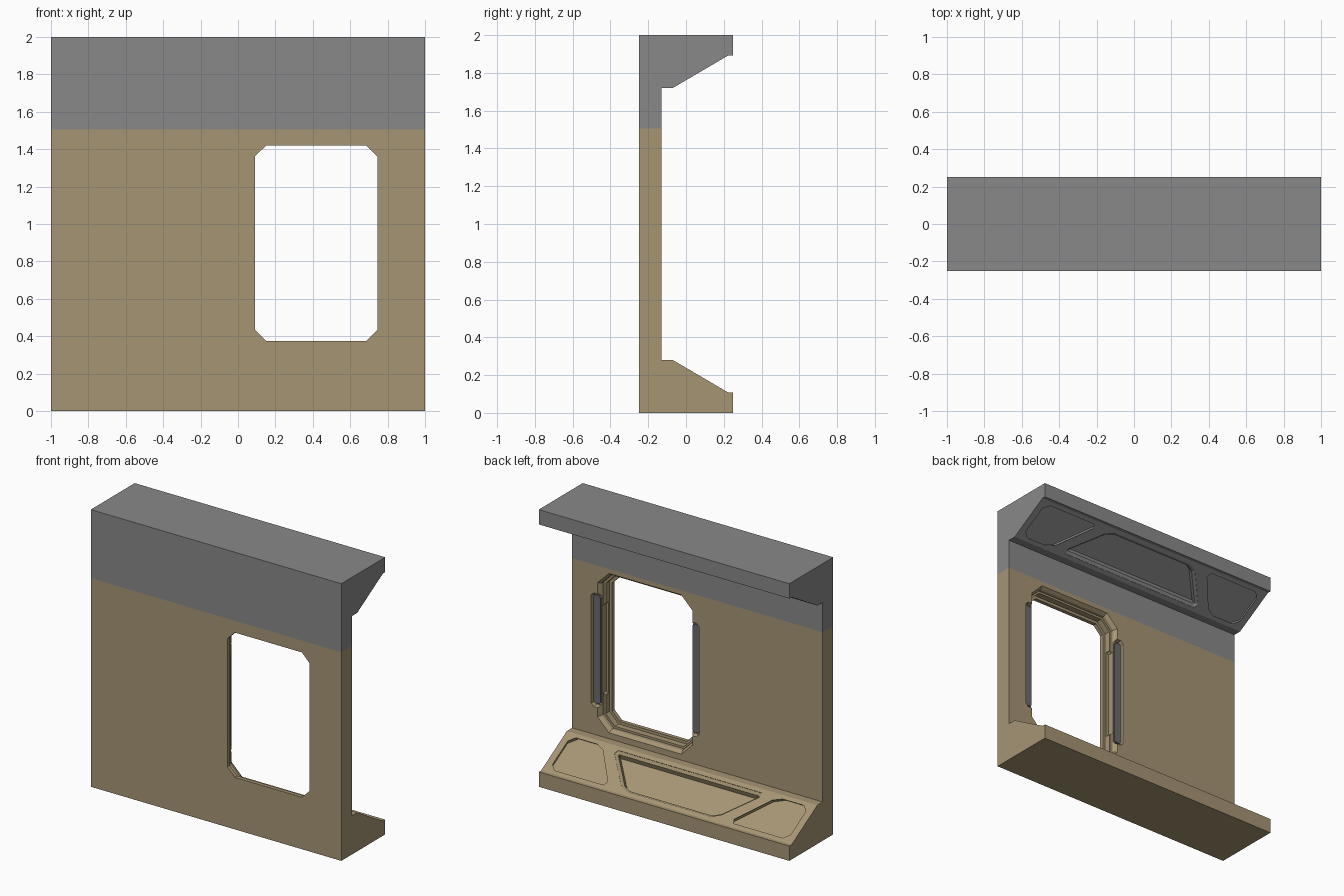
import bpy, bmesh
from mathutils import Vector

if "Cube" in bpy.data.objects:
    bpy.data.objects.remove(bpy.data.objects["Cube"])


def material(name, rgb):
    m = bpy.data.materials.new(name)
    m.diffuse_color = (*rgb, 1)
    m.use_nodes = True
    m.node_tree.nodes["Principled BSDF"].inputs["Base Color"].default_value = m.diffuse_color
    return m


grey = material("grey_paint", (0.25, 0.25, 0.25))
dark = material("dark_insert", (0.15, 0.15, 0.15))
tan = material("tan_paint", (0.38, 0.30, 0.175))


def inset(poly, d):
    # Move every edge of a counter-clockwise polygon inward by d
    out, n = [], len(poly)
    for i in range(n):
        a, b, c = Vector(poly[i - 1]), Vector(poly[i]), Vector(poly[(i + 1) % n])
        e, f = (b - a).normalized(), (c - b).normalized()
        n1, n2 = Vector((-e.y, e.x)), Vector((-f.y, f.x))
        out.append(b + (n1 + n2) * (d / (1 + n1.dot(n2))))
    return out


def chamfer(poly, c):
    # Cut every corner of a polygon at distance c
    out = []
    for i, p in enumerate(poly):
        p = Vector(p)
        for q in (poly[i - 1], poly[(i + 1) % len(poly)]):
            out.append(p + (Vector(q) - p).normalized() * c)
    return out


def rect(x0, x1, z0, z1):
    return [(x0, z0), (x1, z0), (x1, z1), (x0, z1)]


def loft(name, loops, mat=None):
    # Closed solid through matching loops of points
    bm = bmesh.new()
    rings = [[bm.verts.new(p) for p in loop] for loop in loops]
    n = len(rings[0])
    for r, s in zip(rings, rings[1:]):
        for i in range(n):
            j = (i + 1) % n
            bm.faces.new((r[i], r[j], s[j], s[i]))
    bm.faces.new(rings[0][::-1])
    bm.faces.new(rings[-1])
    bmesh.ops.recalc_face_normals(bm, faces=bm.faces)
    me = bpy.data.meshes.new(name)
    bm.to_mesh(me)
    bm.free()
    ob = bpy.data.objects.new(name, me)
    bpy.context.collection.objects.link(ob)
    if mat:
        me.materials.append(mat)
    return ob


def wall_loft(name, poly, steps, mat=None):
    # steps: (y, inset) pairs for a polygon drawn in x, z
    return loft(name, [[(p[0], y, p[1]) for p in inset(poly, d)] for y, d in steps], mat)


# C-shaped wall section
half = [(.25, 0), (.25, .107), (.225, .107), (-.07, .28), (-.13, .28)]
profile = [(-.25, 0)] + half + [(y, 2 - z) for y, z in half[::-1]] + [(-.25, 2)]
wall = loft("wall_panel", [[(x, y, z) for y, z in profile] for x in (-1, 1)])
wall.data.materials.append(tan)
wall.data.materials.append(grey)
cutters = []

# Recessed panels in the lower and upper slopes
down = Vector((0, .295, -.173)).normalized()
normal = Vector((0, .173, .295)).normalized()
side = [(.95, .03), (.95, .312), (.48, .312), (.70, .03)]
middle = [(-.61, .03), (.61, .03), (.37, .312), (-.37, .312)]
panels = [side, [(-x, t) for x, t in side[::-1]], middle]
for flip in (False, True):
    for poly in panels:
        corners = chamfer(poly, .04)
        loops = []
        for h, d in ((.02, 0), (-.003, 0), (-.016, .02), (-.05, .026)):
            ring = inset(corners, d if poly is not side else -d)
            if poly is not middle:
                ring = inset(corners, -d)
                # side panels are drawn clockwise
            pts = [Vector((p[0], -.07, .28)) + down * p[1] + normal * h for p in ring]
            loops.append([(p.x, p.y, 2 - p.z if flip else p.z) for p in pts])
        cutters.append(loft("slope_cutter", loops))

# Stepped window opening
hole = chamfer(rect(.09, .745, .375, 1.42), .06)
cutters.append(wall_loft("window_cutter", hole, [
    (-.3, 0), (-.222, 0), (-.222, -.02), (-.178, -.02), (-.178, -.035),
    (-.155, -.035), (-.13, -.052), (-.1, -.052)]))

# Jamb notches, side slots and dark inserts
for s, name in ((-1, "left"), (1, "right")):
    def box(a, b, z0, z1):
        xs = sorted((.4175 + s * a, .4175 + s * b))
        return rect(xs[0], xs[1], z0, z1)
    cutters.append(wall_loft("notch_cutter", chamfer(box(.30, .366, .56, 1.22), .015),
                             [(-.21, 0), (-.16, 0)]))
    slot = chamfer(box(.352, .43, .48, 1.3), .02)
    cutters.append(wall_loft("slot_cutter", slot, [(-.158, .008), (-.13, 0), (-.1, 0)]))
    wall_loft("window_insert_" + name, chamfer(box(.368, .422, .5, 1.28), .012),
              [(-.165, 0), (-.145, 0)], dark)

for c in cutters:
    c.hide_render = True
    m = wall.modifiers.new("cut", "BOOLEAN")
    m.operation, m.solver, m.object = "DIFFERENCE", "EXACT", c
mesh = bpy.data.meshes.new_from_object(
    wall.evaluated_get(bpy.context.evaluated_depsgraph_get()))
wall.modifiers.clear()
wall.data = mesh
for c in cutters:
    bpy.data.objects.remove(c)

# Grey band above the tan wall
mesh.materials.clear()
mesh.materials.append(tan)
mesh.materials.append(grey)
bm = bmesh.new()
bm.from_mesh(mesh)
bmesh.ops.bisect_plane(bm, geom=bm.verts[:] + bm.edges[:] + bm.faces[:],
                       plane_co=(0, 0, 1.505), plane_no=(0, 0, 1))
for f in bm.faces:
    f.material_index = int(f.calc_center_median().z > 1.505)
bm.to_mesh(mesh)
bm.free()
